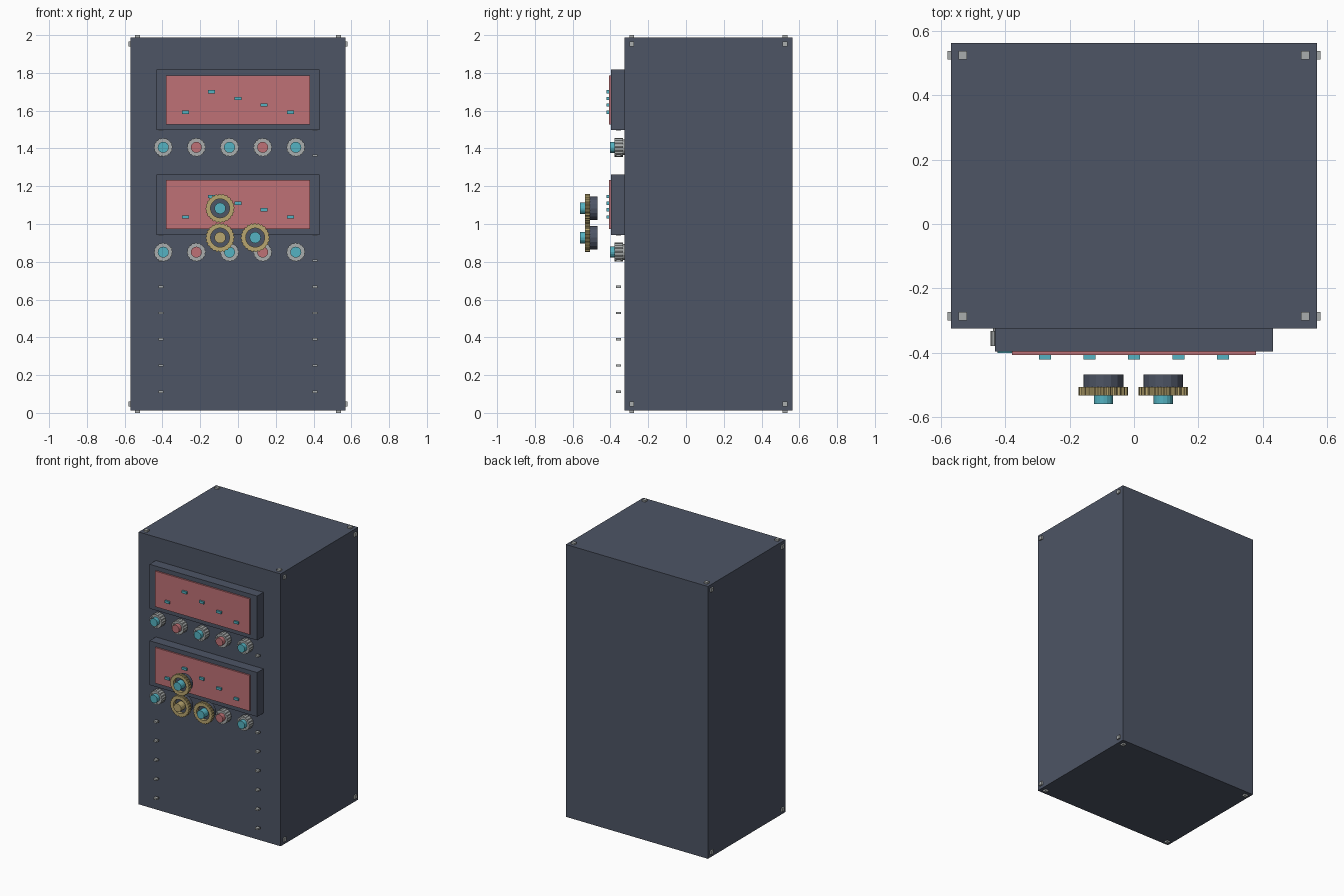
import bpy, bmesh, math
from mathutils import Matrix, Vector

cube = bpy.data.objects.get("Cube")
if cube:
    bpy.data.objects.remove(cube, do_unlink=True)


def material(name, rgb):
    m = bpy.data.materials.new(name)
    m.use_nodes = True
    m.diffuse_color = (*rgb, 1)
    m.node_tree.nodes["Principled BSDF"].inputs["Base Color"].default_value = (*rgb, 1)
    return m


SLATE = material("slate", (0.075, 0.09, 0.13))
RED = material("soft_red", (0.52, 0.165, 0.18))
TEAL = material("teal", (0.09, 0.45, 0.54))
GREY = material("light_grey", (0.40, 0.42, 0.42))
GOLD = material("gold", (0.48, 0.38, 0.16))


def finish(name, bm, mat):
    bmesh.ops.recalc_face_normals(bm, faces=bm.faces)
    mesh = bpy.data.meshes.new(name)
    bm.to_mesh(mesh)
    bm.free()
    mesh.materials.append(mat)
    ob = bpy.data.objects.new(name, mesh)
    bpy.context.collection.objects.link(ob)
    return ob


def box(name, mat, low, high):
    low, high = Vector(low), Vector(high)
    bm = bmesh.new()
    bmesh.ops.create_cube(bm, size=1, matrix=Matrix.Translation((low + high) / 2)
                          @ Matrix.Diagonal((*(high - low), 1)))
    return finish(name, bm, mat)


def block(name, mat, centre, size):
    c, h = Vector(centre), Vector(size) / 2
    return box(name, mat, c - h, c + h)


def disc(name, mat, x, z, radius, back, front, sides=16):
    """Cylinder whose axis runs from back to front along y."""
    bm = bmesh.new()
    bmesh.ops.create_cone(bm, cap_ends=True, segments=sides, radius1=radius, radius2=radius,
                          depth=back - front,
                          matrix=Matrix.Translation((x, (back + front) / 2, z))
                          @ Matrix.Rotation(math.pi / 2, 4, 'X'))
    return finish(name, bm, mat)


def ridged_ring(name, mat, x, z, outer, inner, back, front, teeth=20):
    """Ring with a ridged grip around its rim."""
    bm = bmesh.new()
    count = teeth * 4
    loops = []
    for y, is_rim in ((back, True), (front, True), (front, False), (back, False)):
        loop = []
        for i in range(count):
            a = math.tau * i / count
            r = (outer if i % 4 < 2 else outer * 0.94) if is_rim else inner
            loop.append(bm.verts.new((x + r * math.cos(a), y, z + r * math.sin(a))))
        loops.append(loop)
    for k in range(4):
        a, b = loops[k], loops[(k + 1) % 4]
        for i in range(count):
            j = (i + 1) % count
            bm.faces.new((a[i], a[j], b[j], b[i]))
    return finish(name, bm, mat)


# Cabinet
W, FRONT, BACK, BOTTOM, TOP = 0.57, -0.325, 0.563, 0.012, 1.988
box("cabinet", SLATE, (-W, FRONT, BOTTOM), (W, BACK, TOP))

# Corner bolts on the top, bottom and both sides
for y in (-0.287, 0.525):
    for side in (-1, 1):
        for z in (BOTTOM, TOP):
            block("cap_bolt", GREY, (side * 0.533, y, z), (0.026, 0.026, 0.024))
        for z in (0.048, 1.952):
            block("side_bolt", GREY, (side * W, y, z), (0.022, 0.026, 0.026))

# Two instrument rows: bezel, screen, markers and a line of knobs
MARKS = ((-0.277, 1.592), (-0.139, 1.70), (0, 1.665), (0.138, 1.63), (0.277, 1.592))
for drop in (0, 0.555):
    box("bezel", SLATE, (-0.432, -0.397, 1.497 - drop), (0.432, FRONT, 1.818 - drop))
    box("screen", RED, (-0.38, -0.408, 1.528 - drop), (0.38, -0.395, 1.787 - drop))
    for x, z in MARKS:
        block("screen_marker", TEAL, (x, -0.412, z - drop), (0.037, 0.018, 0.017))
    for i in range(5):
        x, z = -0.396 + 0.1755 * i, 1.406 - drop
        disc("knob_base", GREY, x, z, 0.042, FRONT, -0.372)
        ridged_ring("knob_grip", GREY, x, z, 0.05, 0.038, -0.333, -0.379, 16)
        disc("knob_cap", RED if i % 2 else TEAL, x, z, 0.029, -0.37, -0.402)

# Columns of small front studs
for i in range(13):
    for side in (-1, 1):
        block("front_stud", GREY, (side * 0.407, -0.357, 0.112 + 0.139 * i),
              (0.026, 0.026, 0.012))

# Three large dials in front of the lower row
for x, z, cap in ((-0.095, 1.083, TEAL), (-0.095, 0.928, GOLD), (0.091, 0.928, TEAL)):
    disc("dial_base", SLATE, x, z, 0.062, -0.468, -0.51)
    ridged_ring("dial_ring", GOLD, x, z, 0.077, 0.05, -0.507, -0.534, 24)
    disc("dial_cap", cap, x, z, 0.03, -0.508, -0.56)
